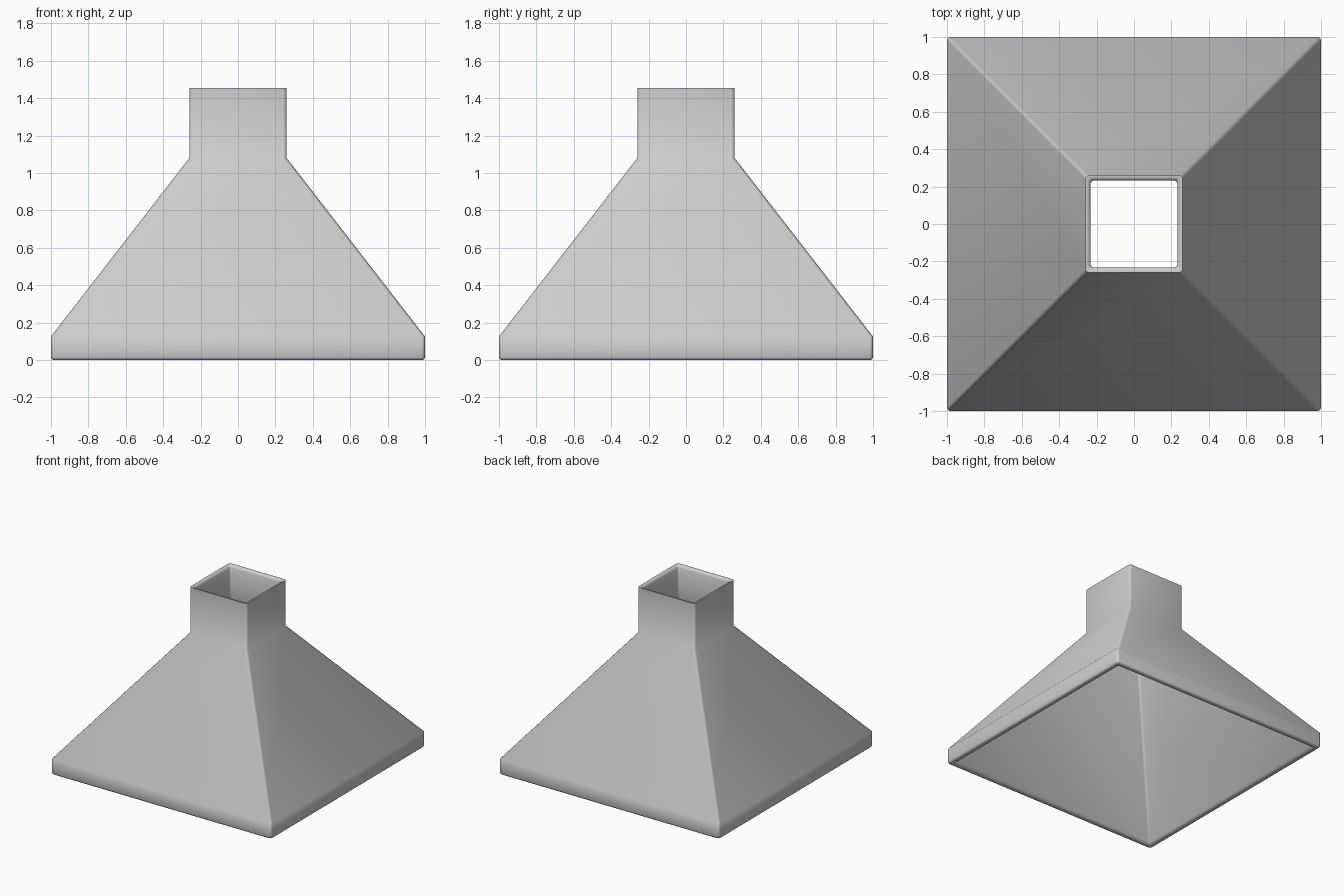
import bpy
import bmesh
from math import cos, sin, pi, radians

cube = bpy.data.objects.get("Cube")
if cube:
    bpy.data.objects.remove(cube, do_unlink=True)

CORNER_STEPS = 3


def square_ring(bm, half, z, radius):
    """Rounded square loop of vertices, counter-clockwise from above."""
    verts = []
    for quarter in range(4):
        mid = pi / 4 + quarter * pi / 2
        cx = (half - radius) * (1 if cos(mid) > 0 else -1)
        cy = (half - radius) * (1 if sin(mid) > 0 else -1)
        for step in range(CORNER_STEPS + 1):
            a = quarter * pi / 2 + step / CORNER_STEPS * pi / 2
            verts.append(bm.verts.new((cx + radius * cos(a), cy + radius * sin(a), z)))
    return verts


# Wall section: half width, height, corner radius; up the outside, down the inside
section = [
    (0.985, 0.0, 0.015), (0.996, 0.004, 0.02), (1.0, 0.015, 0.02),
    (1.0, 0.125, 0.02), (0.26, 1.08, 0.02), (0.26, 1.455, 0.02),
    (0.25, 1.455, 0.02), (0.238, 1.449, 0.018), (0.232, 1.435, 0.016),
    (0.232, 1.065, 0.016), (0.948, 0.018, 0.016),
    (0.957, 0.005, 0.016), (0.97, 0.0, 0.016),
]

# Hollow hood with its square chimney collar
bm = bmesh.new()
rings = [square_ring(bm, *point) for point in section]
for k, lower in enumerate(rings):
    upper = rings[(k + 1) % len(rings)]
    for i in range(len(lower)):
        j = (i + 1) % len(lower)
        bm.faces.new((lower[i], lower[j], upper[j], upper[i]))

mesh = bpy.data.meshes.new("extractor_hood")
bm.to_mesh(mesh)
bm.free()
hood = bpy.data.objects.new("extractor_hood", mesh)
bpy.context.collection.objects.link(hood)

# Mid grey metal
grey = bpy.data.materials.new("mid_grey")
grey.use_nodes = True
colour = (0.61, 0.61, 0.61, 1.0)
grey.diffuse_color = colour
grey.node_tree.nodes["Principled BSDF"].inputs["Base Color"].default_value = colour
mesh.materials.append(grey)

# Soft shading with crisp rim edges
bpy.ops.object.select_all(action="DESELECT")
hood.select_set(True)
bpy.context.view_layer.objects.active = hood
bpy.ops.object.shade_smooth_by_angle(angle=radians(50))
